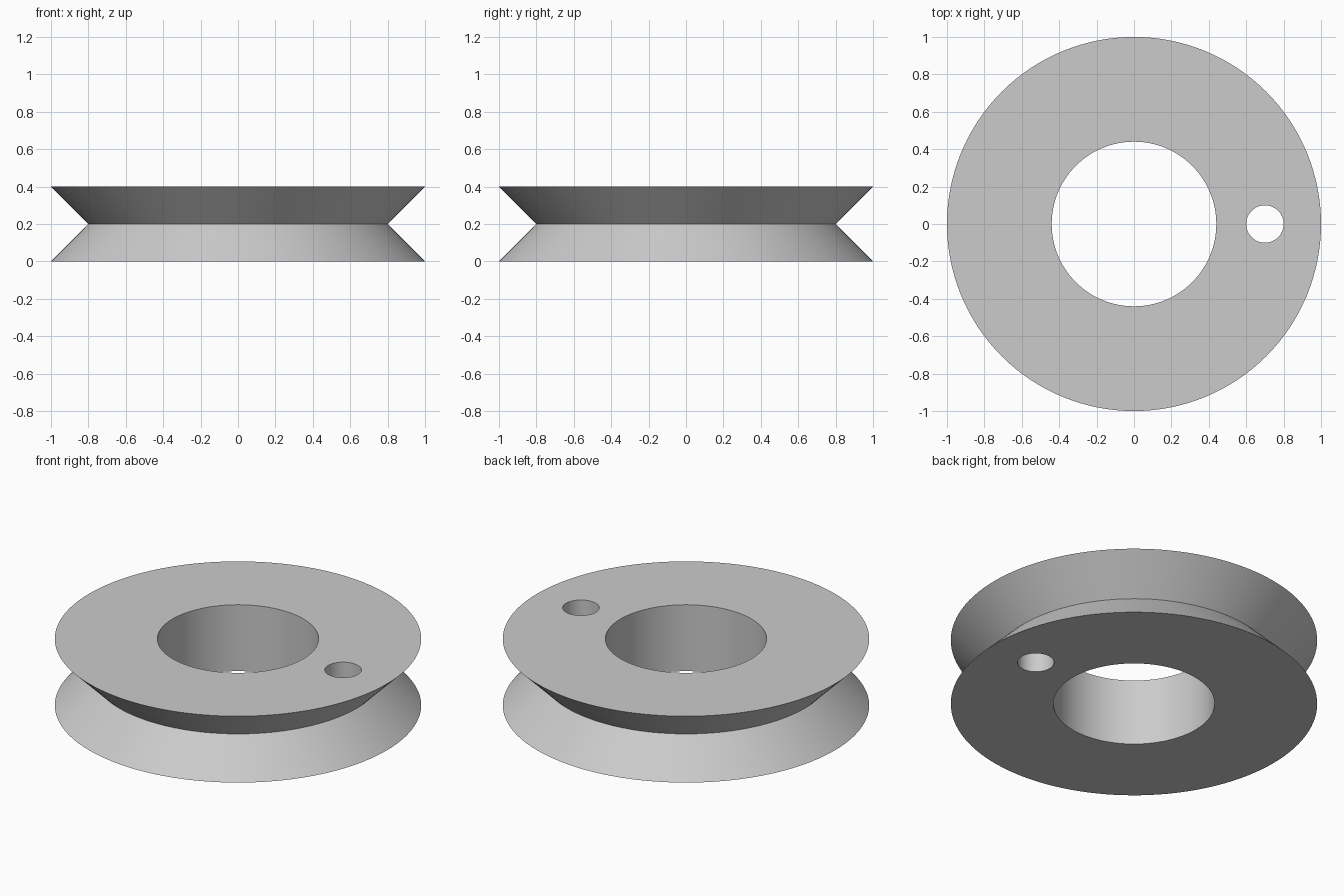
import bpy, bmesh, math
from mathutils import Matrix, Vector

cube = bpy.data.objects.get("Cube")
if cube:
    bpy.data.objects.remove(cube, do_unlink=True)

RIM, GROOVE, BORE, HEIGHT = 1.0, 0.8, 0.44, 0.4
HOLE_X, HOLE_RADIUS = 0.7, 0.1
SEGMENTS = 128

# Plain grey finish
grey = bpy.data.materials.new("light_grey")
grey.use_nodes = True
colour = (0.6, 0.6, 0.6, 1)
grey.diffuse_color = colour
grey.node_tree.nodes["Principled BSDF"].inputs["Base Color"].default_value = colour


def add_object(name, bm):
    mesh = bpy.data.meshes.new(name)
    bmesh.ops.recalc_face_normals(bm, faces=bm.faces)
    bm.to_mesh(mesh)
    bm.free()
    mesh.materials.append(grey)
    obj = bpy.data.objects.new(name, mesh)
    bpy.context.collection.objects.link(obj)
    return obj


# Pulley wheel: V-groove profile turned around the axle
profile = [(BORE, 0), (RIM, 0), (GROOVE, HEIGHT / 2), (RIM, HEIGHT), (BORE, HEIGHT)]
bm = bmesh.new()
verts = [bm.verts.new((r, 0, z)) for r, z in profile]
edges = [bm.edges.new((v, verts[i - 1])) for i, v in enumerate(verts)]
bmesh.ops.spin(bm, geom=verts + edges, cent=(0, 0, 0), axis=(0, 0, 1),
               angle=math.tau, steps=SEGMENTS, use_duplicate=False)
bmesh.ops.remove_doubles(bm, verts=bm.verts, dist=0.0001)
wheel = add_object("pulley_wheel", bm)

# Off-centre through hole
bm = bmesh.new()
bmesh.ops.create_cone(bm, cap_ends=True, segments=64, radius1=HOLE_RADIUS,
                      radius2=HOLE_RADIUS, depth=HEIGHT * 2,
                      matrix=Matrix.Translation(Vector((HOLE_X, 0, HEIGHT / 2))))
cutter = add_object("hole_cutter", bm)
cutter.hide_render = True

bpy.ops.object.select_all(action="DESELECT")
wheel.select_set(True)
bpy.context.view_layer.objects.active = wheel
cut = wheel.modifiers.new("through_hole", "BOOLEAN")
cut.operation = "DIFFERENCE"
cut.solver = "EXACT"
cut.object = cutter
bpy.ops.object.modifier_apply(modifier=cut.name)
bpy.data.objects.remove(cutter, do_unlink=True)

# Round walls smooth, rims crisp
bpy.ops.object.shade_smooth_by_angle(angle=math.radians(30))
